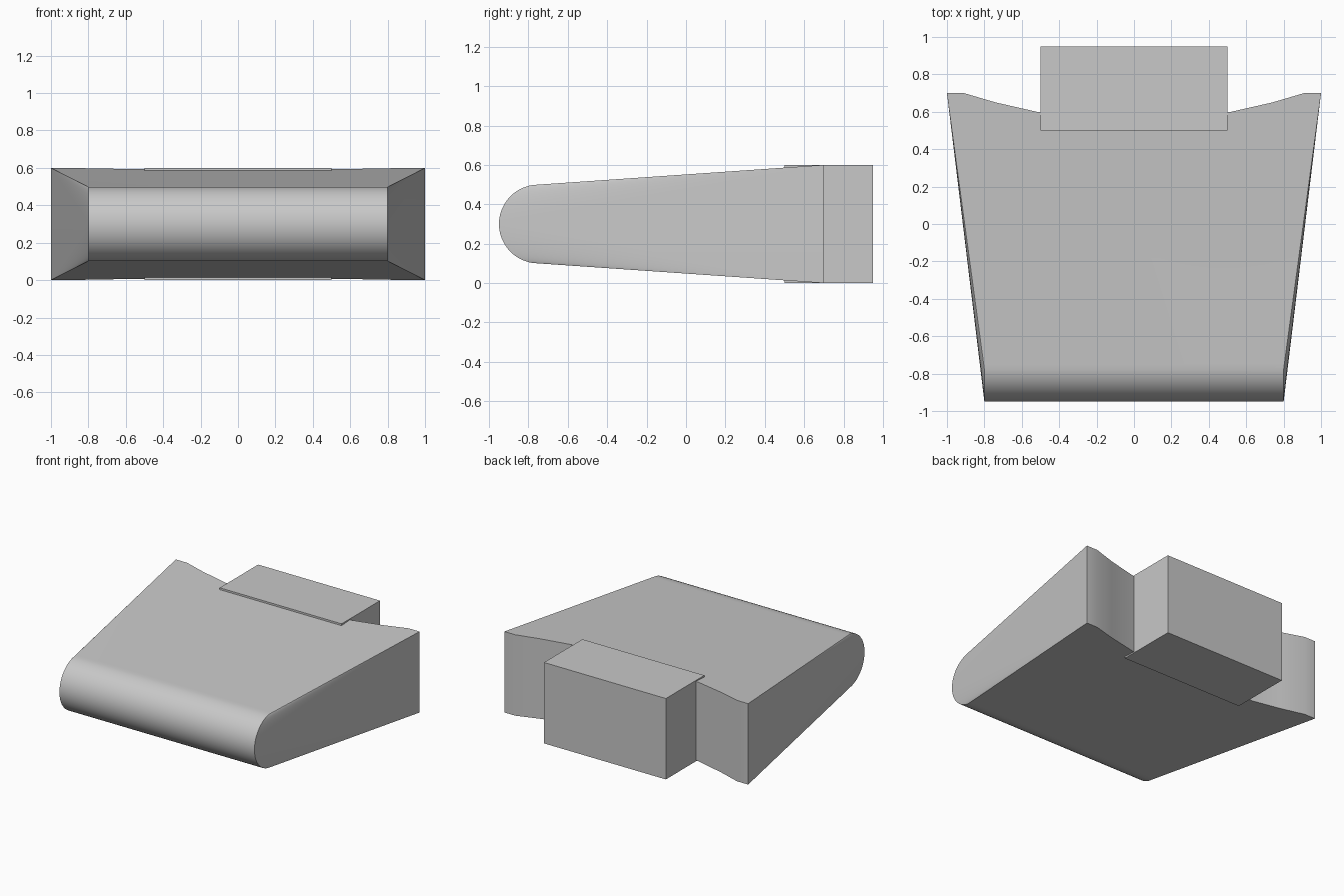
import bpy, bmesh, math

cube = bpy.data.objects.get("Cube")
if cube:
    bpy.data.objects.remove(cube, do_unlink=True)

grey = bpy.data.materials.new("plain_grey")
grey.use_nodes = True
colour = (0.58, 0.58, 0.58, 1)
grey.diffuse_color = colour
grey.node_tree.nodes["Principled BSDF"].inputs["Base Color"].default_value = colour

NOSE_Y, NOSE_R, MID_Z, BACK_Y = -0.75, 0.2, 0.3, 0.7
NOSE_X, STEPS = 0.8, 24


def half_height(y):
    """Half thickness of the wedge, growing from the nose to the back."""
    return NOSE_R + 0.1 * (y - NOSE_Y) / (BACK_Y - NOSE_Y)


def finish(name, bm):
    bmesh.ops.recalc_face_normals(bm, faces=bm.faces)
    mesh = bpy.data.meshes.new(name)
    bm.to_mesh(mesh)
    bm.free()
    mesh.materials.append(grey)
    obj = bpy.data.objects.new(name, mesh)
    bpy.context.collection.objects.link(obj)
    return obj


# Wedge body: rounded nose, flared sides, hollowed back edge
bm = bmesh.new()
nose = {}
for side in (-1, 1):
    nose[side] = []
    for i in range(STEPS + 1):
        a = math.pi * (0.5 + i / STEPS)
        nose[side].append(bm.verts.new((side * NOSE_X,
                                        NOSE_Y + NOSE_R * math.cos(a),
                                        MID_Z + NOSE_R * math.sin(a))))

half_curve = [(1, BACK_Y), (0.91, BACK_Y), (0.74, 0.65), (0.52, 0.6), (0.26, 0.565)]
outline = half_curve + [(0, 0.555)] + [(-x, y) for x, y in reversed(half_curve)]
top = [bm.verts.new((x, y, MID_Z + half_height(y))) for x, y in outline]
bottom = [bm.verts.new((x, y, MID_Z - half_height(y))) for x, y in outline]

for i in range(STEPS):
    bm.faces.new((nose[-1][i], nose[1][i], nose[1][i + 1], nose[-1][i + 1]))
for i in range(len(outline) - 1):
    bm.faces.new((top[i], top[i + 1], bottom[i + 1], bottom[i]))
bm.faces.new([nose[-1][0], nose[1][0]] + top)
bm.faces.new([nose[-1][-1], nose[1][-1]] + bottom)

# Sides fan from the nose arc to the rear corners
for side, end in ((1, 0), (-1, -1)):
    arc, mid = nose[side], STEPS // 2
    for i in range(STEPS):
        corner = top[end] if i < mid else bottom[end]
        bm.faces.new((arc[i], arc[i + 1], corner))
    bm.faces.new((arc[mid], top[end], bottom[end]))

body = finish("wedge_body", bm)
bpy.context.view_layer.objects.active = body
body.select_set(True)
bpy.ops.object.shade_smooth_by_angle(angle=math.radians(30))

# Rear block, slightly proud of the wedge
bm = bmesh.new()
bmesh.ops.create_cube(bm, size=1)
for v in bm.verts:
    v.co = (v.co.x, 0.725 + 0.45 * v.co.y, MID_Z + 0.6 * v.co.z)
finish("rear_block", bm)
